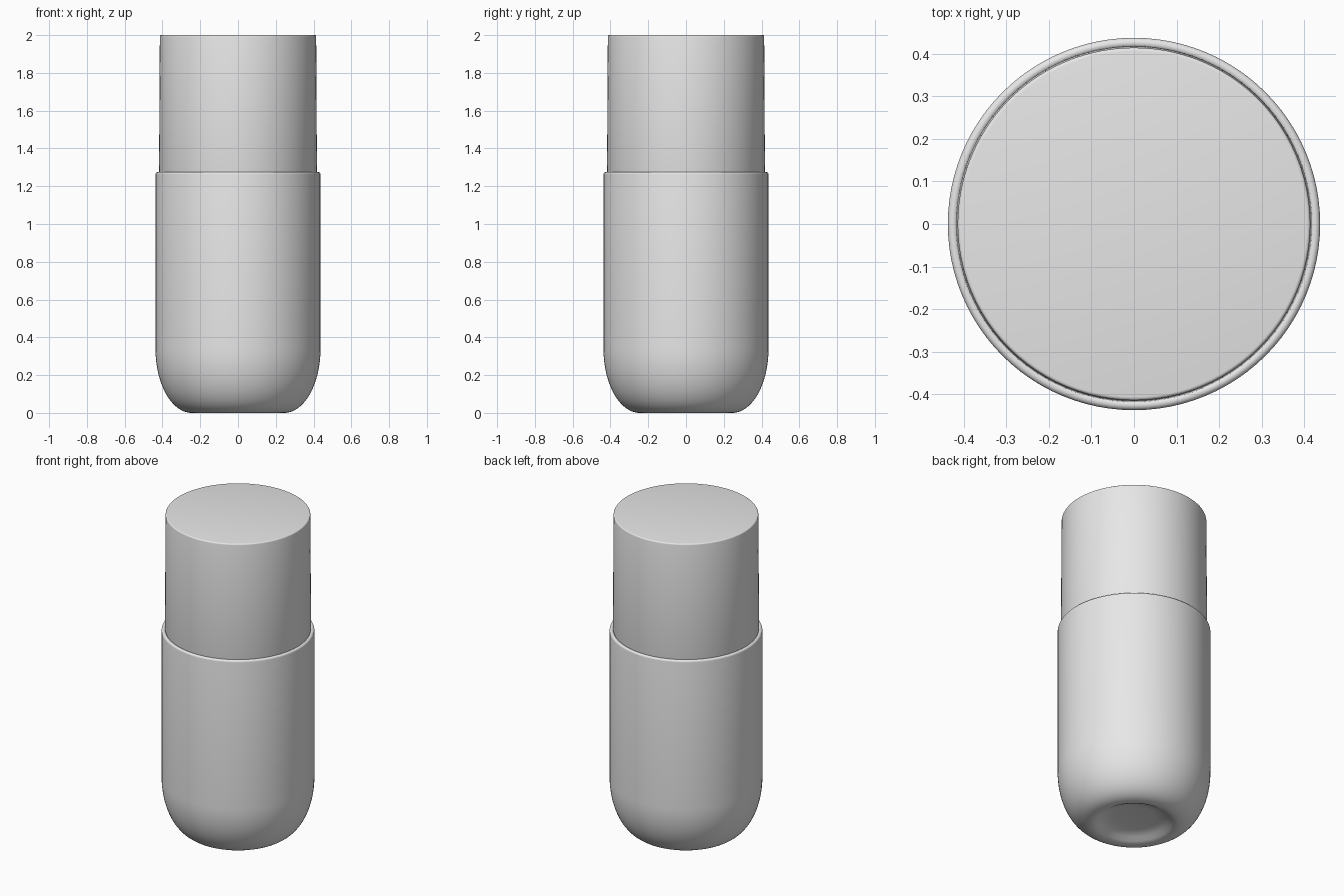
import bpy, bmesh, math

if "Cube" in bpy.data.objects:
    bpy.data.objects.remove(bpy.data.objects["Cube"])

SEGMENTS = 96

grey = bpy.data.materials.new("light_grey")
grey.diffuse_color = (0.8, 0.8, 0.8, 1)
grey.use_nodes = True
grey.node_tree.nodes["Principled BSDF"].inputs["Base Color"].default_value = grey.diffuse_color


def lathe(name, profile):
    """Spin a (radius, height) profile around z into a smooth solid."""
    bm = bmesh.new()
    verts = [bm.verts.new((r, 0, z)) for r, z in profile]
    edges = [bm.edges.new(pair) for pair in zip(verts, verts[1:])]
    bmesh.ops.spin(bm, geom=verts + edges, cent=(0, 0, 0), axis=(0, 0, 1),
                   angle=2 * math.pi, steps=SEGMENTS)
    bmesh.ops.remove_doubles(bm, verts=bm.verts, dist=0.0001)
    bmesh.ops.recalc_face_normals(bm, faces=bm.faces)
    mesh = bpy.data.meshes.new(name)
    bm.to_mesh(mesh)
    bm.free()
    mesh.materials.append(grey)
    obj = bpy.data.objects.new(name, mesh)
    bpy.context.collection.objects.link(obj)
    bpy.ops.object.select_all(action='DESELECT')
    bpy.context.view_layer.objects.active = obj
    obj.select_set(True)
    bpy.ops.object.shade_smooth_by_angle(angle=math.radians(40))
    return obj


def arc(r, z, a, b, start, end, steps):
    """Elliptical corner, centred at (r, z) with half-axes a and b."""
    angles = [math.radians(start + (end - start) * i / steps) for i in range(steps + 1)]
    return [(r + a * math.cos(t), z + b * math.sin(t)) for t in angles]


# Bottle body: dimpled base, wide round lower corner, small rounded rim
base = [(0, 0.04), (0.12, 0.039), (0.16, 0.034), (0.19, 0.022), (0.215, 0.008), (0.23, 0.002)]
corner = arc(0.245, 0.34, 0.192, 0.34, -90, 0, 20)
rim = arc(0.425, 1.263, 0.012, 0.012, 0, 180, 10)
inside = [(0.412, 1.235), (0, 1.235)]
lathe("bottle_body", base + corner + rim + inside)

# Cap: slightly tapered closed cylinder, seated just inside the rim
cap_edge = arc(0.406, 1.992, 0.008, 0.008, 0, 90, 4)
lathe("cap", [(0, 1.24), (0.410, 1.24), (0.418, 1.28)] + cap_edge + [(0, 2.0)])
